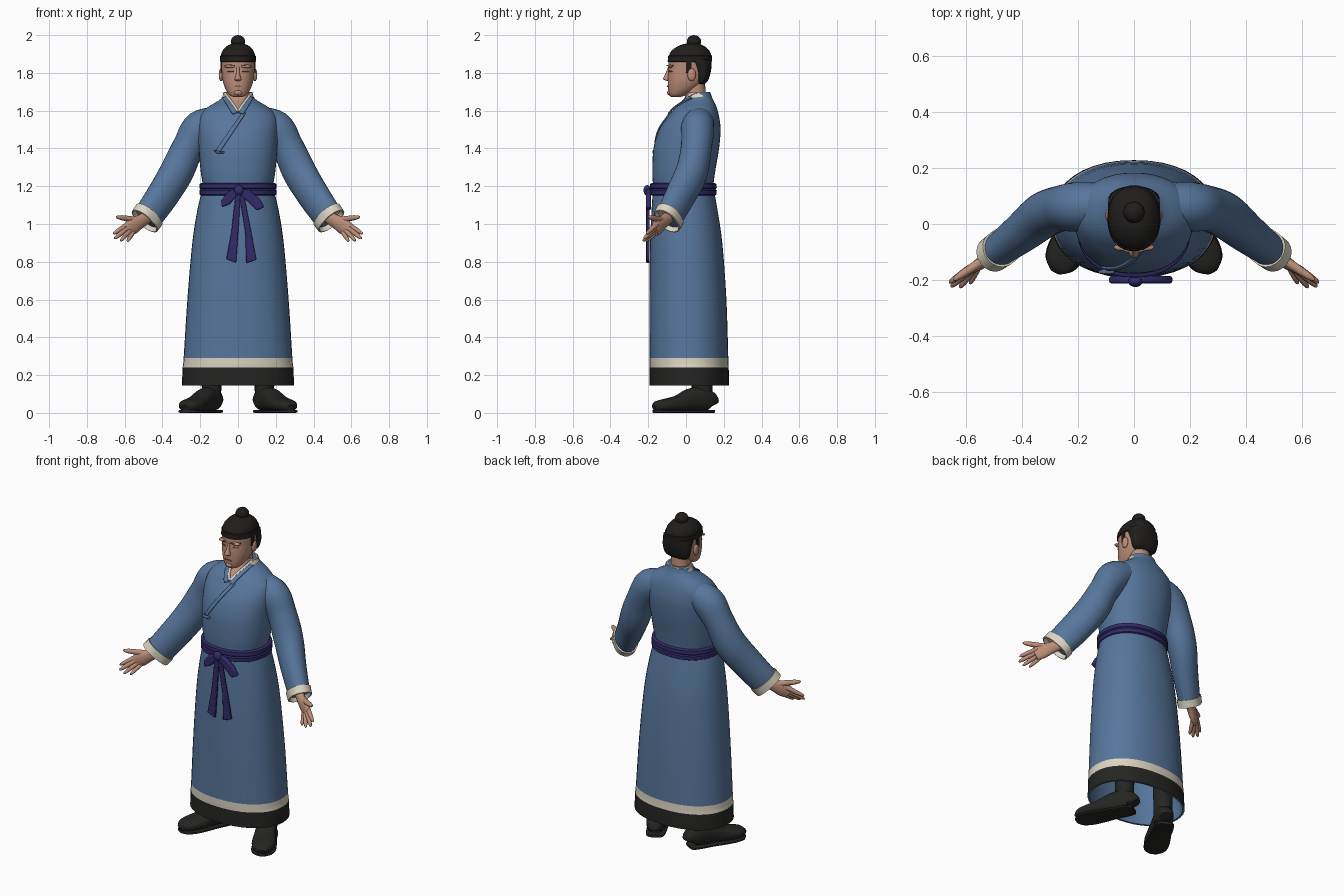
import bpy, bmesh, math
from mathutils import Vector

if "Cube" in bpy.data.objects:
    bpy.data.objects.remove(bpy.data.objects["Cube"])


def material(name, rgb):
    m = bpy.data.materials.new(name)
    m.diffuse_color = (*rgb, 1)
    m.use_nodes = True
    m.node_tree.nodes["Principled BSDF"].inputs["Base Color"].default_value = m.diffuse_color
    return m


BLUE = material("robe blue", (0.095, 0.18, 0.33))
CREAM = material("trim cream", (0.72, 0.66, 0.54))
BLACK = material("hem black", (0.018, 0.018, 0.017))
HAIR = material("hair black", (0.014, 0.013, 0.012))
SKIN = material("skin", (0.50, 0.27, 0.19))
INDIGO = material("sash indigo", (0.032, 0.024, 0.14))
LIP = material("lip and lid", (0.30, 0.13, 0.09))


def smooth(rows, n=4):
    """Catmull-Rom interpolation through rows of numbers."""
    out = []
    for i in range(len(rows) - 1):
        p0, p1, p2, p3 = (rows[max(0, min(len(rows) - 1, i + k))] for k in (-1, 0, 1, 2))
        for s in range(n):
            t = s / n
            out.append(tuple(b + 0.5 * t * (c - a + t * (2*a - 5*b + 4*c - d + t * (3*(b - c) + d - a)))
                             for a, b, c, d in zip(p0, p1, p2, p3)))
    return out + [rows[-1]]


def finish(name, bm, mats, rule=None, mirror=False, angle=40):
    bmesh.ops.recalc_face_normals(bm, faces=bm.faces)
    me = bpy.data.meshes.new(name)
    for m in mats:
        me.materials.append(m)
    if rule:
        for f in bm.faces:
            f.material_index = rule(f.calc_center_median())
    bm.to_mesh(me)
    bm.free()
    ob = bpy.data.objects.new(name, me)
    bpy.context.collection.objects.link(ob)
    if mirror:
        ob.modifiers.new("mirror", 'MIRROR').use_mirror_merge = False
    bpy.ops.object.select_all(action='DESELECT')
    ob.select_set(True)
    bpy.context.view_layer.objects.active = ob
    bpy.ops.object.shade_smooth_by_angle(angle=math.radians(angle))
    return ob


def loft(name, rings, mats, caps=True, closed=False, **kw):
    """Skin a list of equally long point loops."""
    bm = bmesh.new()
    vs = [[bm.verts.new(p) for p in r] for r in rings]
    k = len(vs[0])
    for a, b in list(zip(vs, vs[1:])) + ([(vs[-1], vs[0])] if closed else []):
        for j in range(k):
            bm.faces.new((a[j], a[(j + 1) % k], b[(j + 1) % k], b[j]))
    if caps and not closed:
        bm.faces.new(vs[0])
        bm.faces.new(vs[-1])
    return finish(name, bm, mats, **kw)


def unit(k, n):
    for i in range(k):
        a = 2 * math.pi * i / k
        c, s = math.cos(a), math.sin(a)
        yield math.copysign(abs(c) ** (2 / n), c), math.copysign(abs(s) ** (2 / n), s)


def level(rows, n=2.2, k=40, grow=0.0):
    """Horizontal loops from (z, half width, front y, back y)."""
    return [[((w + grow) * c, (f + b) / 2 + ((b - f) / 2 + grow) * s, z) for c, s in unit(k, n)]
            for z, w, f, b in rows]


def along(rows, n=2.0, k=24):
    """Loops across a path from (x, y, z, side radius, up radius)."""
    P = [Vector(r[:3]) for r in rows]
    out = []
    for i, r in enumerate(rows):
        t = (P[min(i + 1, len(P) - 1)] - P[max(i - 1, 0)]).normalized()
        s = t.cross(Vector((0, 0, 1))).normalized()
        u = s.cross(t)
        out.append([P[i] + s * (r[3] * c) + u * (r[4] * d) for c, d in unit(k, n)])
    return out


def ball(name, c, r, mat, mirror=False):
    bm = bmesh.new()
    bmesh.ops.create_uvsphere(bm, u_segments=20, v_segments=12, radius=1)
    for v in bm.verts:
        v.co = Vector([v.co[i] * r[i] + c[i] for i in range(3)])
    return finish(name, bm, [mat], mirror=mirror)


def front_y(rows, x, z):
    """Front surface depth of a level loft."""
    for a, b in zip(rows, rows[1:]):
        if min(a[0], b[0]) <= z <= max(a[0], b[0]):
            t = (z - a[0]) / ((b[0] - a[0]) or 1)
            w, f, k = (p + (q - p) * t for p, q in zip(a[1:], b[1:]))
            return (f + k) / 2 - (k - f) / 2 * max(0, 1 - abs(x / w) ** 2.2) ** (1 / 2.2)
    return rows[-1][2]


def strip(name, rows, edge, mat, span, off=0.006, n=16, m=6):
    """Thin plate following a level loft; edge(t) gives its two (x, z) sides."""
    bm = bmesh.new()
    grid = []
    for i in range(n + 1):
        (x0, z0), (x1, z1) = edge(span[0] + (span[1] - span[0]) * i / n)
        pts = [(x0 + (x1 - x0) * j / m, z0 + (z1 - z0) * j / m) for j in range(m + 1)]
        grid.append([bm.verts.new((x, front_y(rows, x, z) - off, z)) for x, z in pts])
    for a, b in zip(grid, grid[1:]):
        for j in range(m):
            bm.faces.new((a[j], a[j + 1], b[j + 1], b[j]))
    ob = finish(name, bm, [mat])
    mod = ob.modifiers.new("thick", 'SOLIDIFY')
    mod.thickness, mod.offset = 0.007, 0
    return ob


def plate(name, pts, y, thick, mat, mirror=False):
    """Bevelled slab from an outline of (x, z) points."""
    bm = bmesh.new()
    f = bm.faces.new([bm.verts.new((x, y, z)) for x, z in pts])
    for v in [g for g in bmesh.ops.extrude_face_region(bm, geom=[f])["geom"] if isinstance(g, bmesh.types.BMVert)]:
        v.co.y += thick
    ob = finish(name, bm, [mat], mirror=mirror)
    mod = ob.modifiers.new("soft", 'BEVEL')
    mod.width, mod.segments = thick * 0.3, 2
    return ob


# Robe: upper body, skirt with hem bands, lining
torso = smooth([(1.15, .190, -.178, .150), (1.20, .186, -.175, .145), (1.28, .198, -.178, .155),
                (1.40, .208, -.172, .175), (1.50, .212, -.142, .183), (1.57, .205, -.095, .175),
                (1.615, .165, -.058, .163), (1.65, .108, -.012, .148), (1.67, .085, .004, .138),
                (1.695, .076, .012, .130)], 5)
loft("robe_body", level(torso), [BLUE])
skirt = smooth([(.145, .297, -.192, .228), (.24, .293, -.192, .226), (.29, .288, -.193, .224),
                (.60, .268, -.194, .214), (.90, .242, -.190, .192), (1.08, .214, -.182, .166),
                (1.19, .186, -.174, .146)])
loft("robe_skirt", level(skirt), [BLACK, CREAM, BLUE], caps=False,
     rule=lambda c: 0 if c.z < .24 else 1 if c.z < .29 else 2)
lining = level(skirt[:1]) + level(skirt[:-4], grow=-.012)
loft("skirt_lining", lining, [BLUE], caps=False)

# Sleeves and cuffs
arm = smooth([(.09, .075, 1.555, .07, .068), (.195, .062, 1.508, .088, .096), (.262, .055, 1.41, .082, .085),
              (.325, .03, 1.275, .082, .092), (.40, -.03, 1.15, .072, .090), (.482, -.092, 1.032, .060, .084)], 5)
loft("sleeve", along(arm), [BLUE], mirror=True)
A, B = Vector((.470, -.083, 1.049)), Vector((.494, -.101, 1.015))
cuff = [(*p, a, b) for p, a, b in ((A, .058, .082), (A, .067, .091), (B, .065, .090), (B + (B - A) * .05, .058, .083),
                                   (A + (B - A) * .5, .05, .074))]
mid = along([(*A, 1, 1), (*B, 1, 1)], k=24)[0]
loft("cuff", [[Vector(r[:3]) + (q - A).normalized() * math.hypot(r[3] * c, r[4] * s)
              for q, (c, s) in zip(mid, unit(24, 2))] for r in cuff], [CREAM], mirror=True)

# Hands
loft("palm", along(smooth([(.465, -.08, 1.045, .026, .032), (.515, -.118, 1.015, .024, .036),
                           (.555, -.145, .99, .021, .044), (.588, -.166, .967, .014, .036)])), [SKIN], mirror=True)
for nm, a, b, r in (("index_finger", (.592, -.162, .992), (.660, -.210, .948), .0125),
                    ("middle_finger", (.588, -.167, .976), (.654, -.224, .922), .013),
                    ("ring_finger", (.575, -.165, .962), (.622, -.228, .910), .012),
                    ("little_finger", (.558, -.158, .952), (.586, -.214, .908), .011),
                    ("thumb", (.530, -.125, 1.020), (.645, -.200, 1.038), .016)):
    a, b = Vector(a), Vector(b)
    loft(nm, along([(*a.lerp(b, t), r * q, r * q) for t, q in
                    ((-.2, 1), (0, 1.1), (.4, 1), (.75, .85), (.93, .6), (1, .2))], k=10), [SKIN], mirror=True)

# Boots turned outward
loft("boot_shaft", [[(.14 + .052 * c * w, .085 + .055 * s * w, z) for c, s in unit(20, 2)]
                    for z, w in ((.04, .95), (.10, .98), (.25, 1.05), (.55, 1.2))], [BLACK], mirror=True)
d = Vector((.47, -.88))
boot = smooth([(-.012, .030, .07), (.0, .046, .10), (.05, .054, .13), (.12, .056, .12), (.19, .064, .085),
               (.26, .066, .068), (.31, .052, .056), (.335, .022, .035)], 3)
loft("boot_foot", along([(.122 + d.x * s, .128 + d.y * s, .008 + h / 2, w, h / 2) for s, w, h in boot], n=2.5),
     [BLACK], mirror=True)
sole = [(.122 + d.x * s, .128 + d.y * s, .008, w * 1.05, .008) for s, w, h in boot]
loft("boot_sole", along(sole, n=5), [BLACK], mirror=True)

# Neck, collar and front overlap
loft("neck", level(smooth([(1.62, .06, .0, .11), (1.68, .055, -.005, .105), (1.76, .056, -.01, .10)])), [SKIN])
loft("collar_lining", level([(1.66, .088, .0, .140), (1.70, .074, .008, .126), (1.70, .066, .014, .118),
                             (1.66, .070, .004, .120)]), [CREAM])
strip("neck_opening", torso, lambda z: ((-(z - 1.605) * .7, z), ((z - 1.605) * .7, z)), SKIN, (1.605, 1.694))
for sgn, nm in ((1, "right"), (-1, "left")):
    strip("inner_collar_" + nm, torso, lambda z: ((sgn * (z - 1.605) * .7, z), (sgn * ((z - 1.605) * .7 + .016), z)),
          CREAM, (1.597, 1.694), .008)
    strip("outer_collar_" + nm, torso, lambda z: ((sgn * ((z - 1.605) * .7 + .014), z),
          (sgn * ((z - 1.605) * .62 + .038), z - .008)), BLUE, (1.59, 1.675), .009)
strip("front_overlap", torso, lambda t: ((.03 - .15 * t, 1.60 - .215 * t), (.04 - .14 * t, 1.585 - .21 * t)),
      BLUE, (0, 1), .004)
plate("chest_tie", [(-.13, 1.392), (-.10, 1.385), (-.07, 1.385), (-.075, 1.372), (-.11, 1.372)], -.178, .016, BLUE)

# Sash with bow
band = [(1.150, .006), (1.156, .016), (1.178, .017), (1.184, .011), (1.190, .017), (1.212, .016), (1.218, .004)]
loft("sash", [level([(z, .187, -.174, .146)], grow=g)[0] for z, g in band], [INDIGO], angle=30)
ball("bow_knot", (.005, -.205, 1.178), (.026, .020, .028), INDIGO)
plate("bow_loop_right", [(.0, 1.19), (.06, 1.178), (.115, 1.135), (.14, 1.09), (.10, 1.07), (.05, 1.12), (.0, 1.165)],
      -.212, .026, INDIGO)
plate("bow_loop_left", [(.01, 1.19), (-.05, 1.172), (-.09, 1.125), (-.085, 1.088), (-.045, 1.105), (.01, 1.165)],
      -.212, .026, INDIGO)
plate("bow_tail_left", [(-.012, 1.17), (.014, 1.17), (.002, .96), (-.010, .795), (-.062, .815), (-.035, .96)],
      -.213, .016, INDIGO)
plate("bow_tail_right", [(.004, 1.17), (.028, 1.17), (.070, .96), (.098, .812), (.044, .792), (.038, .96)],
      -.210, .016, INDIGO)

# Head
head = smooth([(1.672, .022, -.078, -.035), (1.682, .044, -.088, .0), (1.71, .064, -.094, .05),
               (1.75, .079, -.096, .095), (1.79, .085, -.095, .115), (1.82, .087, -.092, .122),
               (1.86, .088, -.092, .126), (1.90, .082, -.08, .118), (1.93, .06, -.045, .09)])
loft("head", level(head), [SKIN])
loft("nose", level(smooth([(1.757, .010, -.10, -.08), (1.763, .018, -.116, -.08), (1.772, .016, -.121, -.08),
                           (1.80, .009, -.107, -.08), (1.83, .008, -.096, -.08)]), k=12), [SKIN])
ball("ear", (.090, .03, 1.79), (.012, .022, .034), SKIN, True)
ball("brow_ridge", (.040, -.083, 1.835), (.032, .013, .009), SKIN, True)
ball("chin", (0, -.086, 1.695), (.022, .014, .014), SKIN)
strip("mouth", head, lambda t: ((t, 1.726), (t, 1.733 - abs(t) * .15)), LIP, (-.024, .024), .002)
for sgn, nm in ((1, "right"), (-1, "left")):
    strip("eye_" + nm, head, lambda t: ((sgn * (.039 + .018 * t), 1.806), (sgn * (.039 + .018 * t), 1.813 - .004 * t * t)),
          LIP, (-1, 1), .001)
    strip("eyebrow_" + nm, head, lambda t: ((sgn * (.042 + .024 * t), 1.836), (sgn * (.042 + .024 * t), 1.841)),
          LIP, (-1, 1), .008)

# Hair: cap, headband, nape and topknot
loft("hair_cap", level(smooth([(1.862, .092, -.093, .135), (1.885, .092, -.092, .136), (1.915, .083, -.078, .125),
                               (1.94, .062, -.045, .10), (1.953, .035, -.01, .07), (1.956, .008, .025, .04)])), [HAIR])
loft("headband", level([(1.858, .090, -.092, .132), (1.860, .095, -.097, .137), (1.890, .094, -.095, .138),
                        (1.893, .089, -.09, .134)]), [HAIR])
loft("nape_hair", level(smooth([(1.742, .062, .062, .098), (1.76, .080, .055, .117), (1.80, .090, .048, .130),
                                (1.835, .092, .03, .135), (1.87, .093, .0, .136)])), [HAIR])
plate("sideburn", [(.0885, 1.87), (.0885, 1.80), (.0925, 1.80), (.0935, 1.87)], .0, .03, HAIR, True)
ball("topknot", (0, .042, 1.966), (.038, .038, .034), HAIR)
